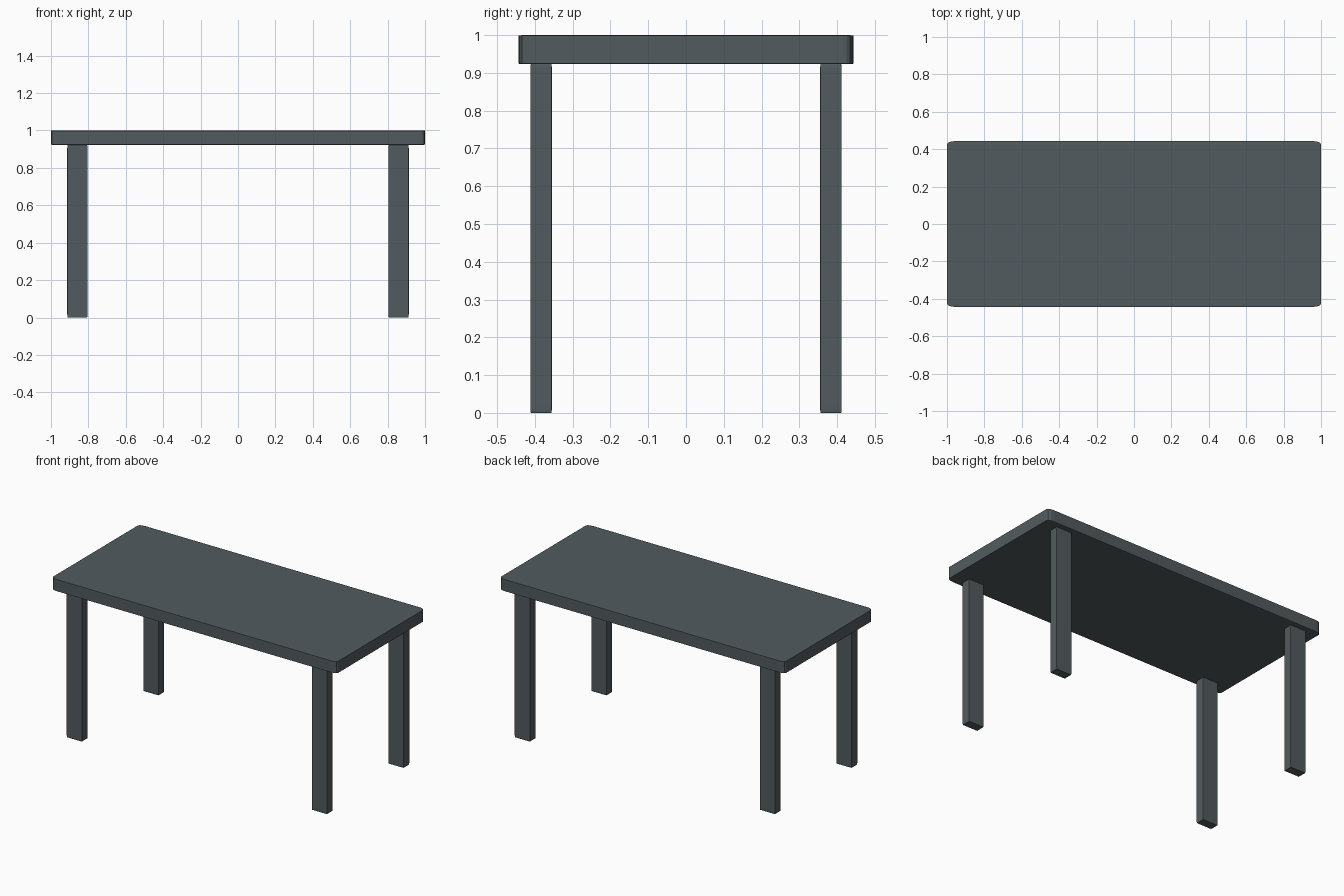
import bpy
import bmesh
from mathutils import Matrix

cube = bpy.data.objects.get("Cube")
if cube:
    bpy.data.objects.remove(cube, do_unlink=True)

# Single dark slate finish
slate = bpy.data.materials.new("dark_slate")
slate.use_nodes = True
colour = (0.085, 0.105, 0.113, 1)
slate.diffuse_color = colour
slate.node_tree.nodes["Principled BSDF"].inputs["Base Color"].default_value = colour


def rounded_block(name, low, high):
    """Unit cube with rounded edges, stretched between two corners."""
    bm = bmesh.new()
    bmesh.ops.create_cube(bm, size=1)
    bmesh.ops.bevel(bm, geom=bm.edges[:], offset=0.02, segments=3,
                    profile=0.5, affect="EDGES")
    size = [h - l for l, h in zip(low, high)]
    centre = [(h + l) / 2 for l, h in zip(low, high)]
    bm.transform(Matrix.Translation(centre) @ Matrix.Diagonal(size + [1]))
    bmesh.ops.recalc_face_normals(bm, faces=bm.faces)
    mesh = bpy.data.meshes.new(name)
    bm.to_mesh(mesh)
    bm.free()
    mesh.materials.append(slate)
    obj = bpy.data.objects.new(name, mesh)
    bpy.context.collection.objects.link(obj)
    return obj


# Table top
rounded_block("table_top", (-1, -0.443, 0.923), (1, 0.443, 1))

# Four legs, mirrored on both axes
for x_name, sx in (("left", 1), ("right", -1)):
    for y_name, sy in (("front", -1), ("back", 1)):
        xs = sorted((sx * 0.805, sx * 0.913))
        ys = sorted((sy * 0.355, sy * 0.412))
        rounded_block(f"{y_name}_{x_name}_leg",
                      (xs[0], ys[0], 0), (xs[1], ys[1], 0.923))
